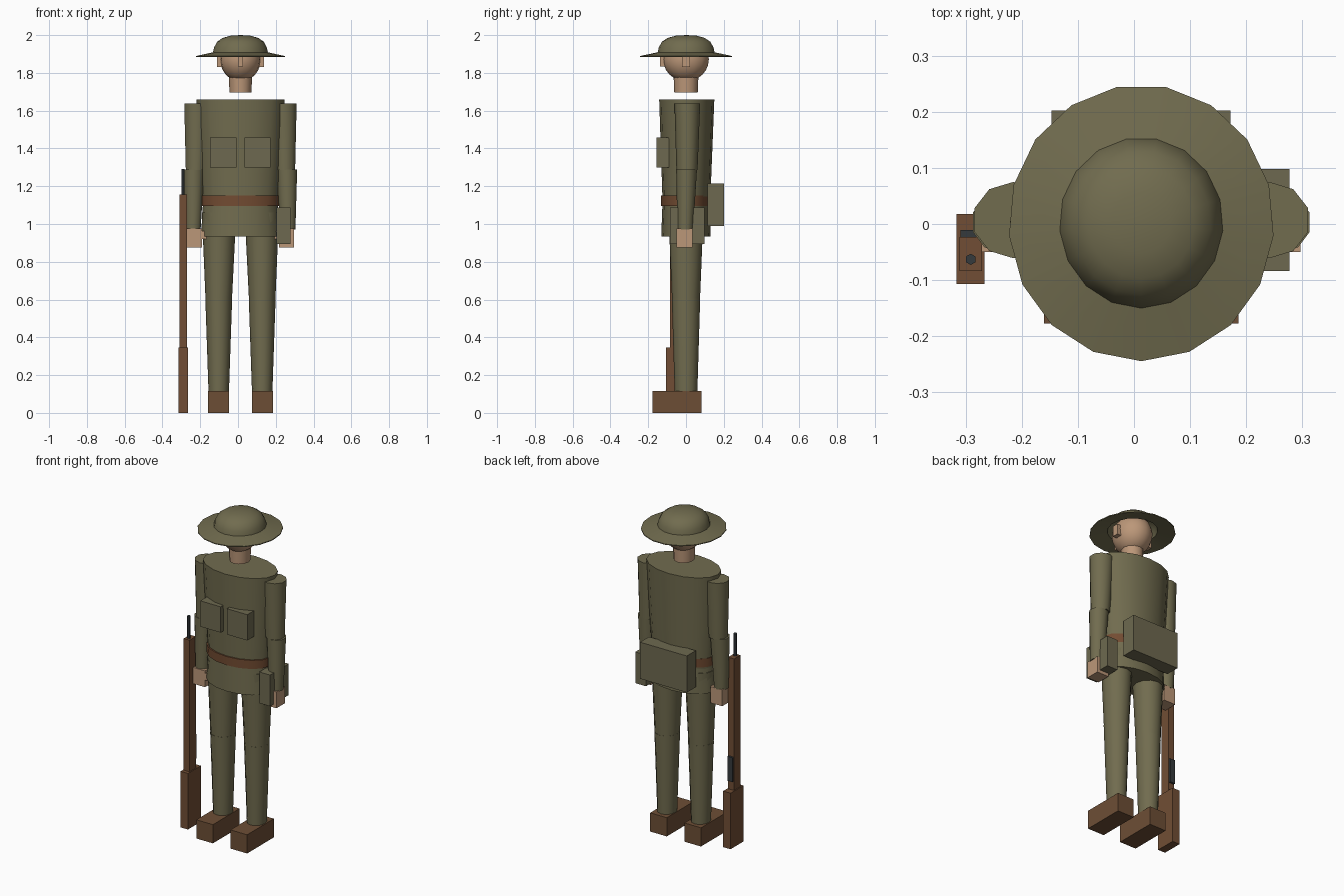
import bpy, bmesh, math
from mathutils import Vector

if "Cube" in bpy.data.objects:
    bpy.data.objects.remove(bpy.data.objects["Cube"])

CX = 0.013  # body centre line


def material(name, rgb):
    m = bpy.data.materials.new(name)
    m.diffuse_color = (*rgb, 1)
    m.use_nodes = True
    m.node_tree.nodes["Principled BSDF"].inputs["Base Color"].default_value = m.diffuse_color
    return m


OLIVE = material("olive_cloth", (0.165, 0.150, 0.078))
WEBBING = material("webbing", (0.155, 0.141, 0.080))
SKIN = material("skin", (0.500, 0.310, 0.190))
LEATHER = material("boot_leather", (0.152, 0.076, 0.036))
BELT = material("belt_leather", (0.171, 0.072, 0.032))
WOOD = material("rifle_wood", (0.165, 0.076, 0.035))
METAL = material("gun_metal", (0.035, 0.042, 0.046))


def finish(bm, name, mat, angle=45):
    bmesh.ops.recalc_face_normals(bm, faces=bm.faces)
    me = bpy.data.meshes.new(name)
    bm.to_mesh(me)
    bm.free()
    ob = bpy.data.objects.new(name, me)
    bpy.context.collection.objects.link(ob)
    me.materials.append(mat)
    bpy.ops.object.select_all(action='DESELECT')
    ob.select_set(True)
    bpy.context.view_layer.objects.active = ob
    bpy.ops.object.shade_smooth_by_angle(angle=math.radians(angle))
    return ob


def box(name, mat, x, y, z):
    """Box from (min, max) pairs."""
    bm = bmesh.new()
    bmesh.ops.create_cube(bm, size=1)
    for v in bm.verts:
        v.co = [(r[0] + r[1]) / 2 + c * (r[1] - r[0]) for c, r in zip(v.co, (x, y, z))]
    return finish(bm, name, mat)


def tube(name, mat, rings, sides):
    """Capped stack of elliptical rings: (x, y, z, rx, ry)."""
    bm = bmesh.new()
    loops = []
    for x, y, z, rx, ry in rings:
        loops.append([bm.verts.new((x + rx * math.sin(a), y - ry * math.cos(a), z))
                      for a in (2 * math.pi * i / sides for i in range(sides))])
    for lo, hi in zip(loops, loops[1:]):
        for i in range(sides):
            j = (i + 1) % sides
            bm.faces.new((lo[i], lo[j], hi[j], hi[i]))
    bm.faces.new(loops[0])
    bm.faces.new(loops[-1])
    return finish(bm, name, mat)


def lathe(name, mat, profile, sides, centre, sx):
    """Turned shape around z, starting at the front."""
    bm = bmesh.new()
    vs = [bm.verts.new((0, -r, z)) for r, z in profile]
    es = [bm.edges.new(p) for p in zip(vs, vs[1:])]
    bmesh.ops.spin(bm, geom=vs + es, cent=(0, 0, 0), axis=(0, 0, 1),
                   angle=2 * math.pi, steps=sides, use_duplicate=False)
    bmesh.ops.remove_doubles(bm, verts=bm.verts, dist=1e-4)
    for v in bm.verts:
        v.co.x = v.co.x * sx + centre[0]
        v.co.y += centre[1]
    return finish(bm, name, mat)


# Helmet: brim and dome with a thin hollow underside
lathe("helmet", OLIVE,
      [(0, 1.990), (0.095, 1.975), (0.135, 1.935), (0.145, 1.902), (0.2465, 1.884),
       (0.2465, 1.889), (0.152, 1.909), (0.146, 1.935), (0.129, 1.965),
       (0.099, 1.985), (0.055, 1.997), (0, 2.0)], 17, (CX, 0.002), 0.96)

# Head with nose, ears and neck
bm = bmesh.new()
bmesh.ops.create_uvsphere(bm, u_segments=16, v_segments=12, radius=1)
for v in bm.verts:
    v.co = Vector((CX + 0.108 * v.co.x, 0.121 * v.co.y, 1.872 + 0.117 * v.co.z))
finish(bm, "head", SKIN)
box("nose", SKIN, (CX - 0.013, CX + 0.013), (-0.137, -0.105), (1.835, 1.892))
tube("neck", SKIN, [(CX, 0, 1.695, 0.058, 0.062), (CX, 0, 1.79, 0.062, 0.066)], 12)

# Tunic, skirt and belt
tube("tunic", OLIVE, [(CX, 0.002, 1.085, 0.199, 0.125),
                      (CX, 0.004, 1.66, 0.234, 0.146)], 16)
tube("tunic_skirt", OLIVE, [(CX, 0, 0.935, 0.209, 0.131),
                            (CX, 0, 1.10, 0.199, 0.125)], 16)
tube("belt", BELT, [(CX, -0.002, 1.096, 0.206, 0.130),
                    (CX, -0.002, 1.15, 0.208, 0.131)], 16)

# Parts repeated on both sides
for s, side in ((-1, "right"), (1, "left")):
    def px(a, b):
        return sorted((CX + s * a, CX + s * b))

    def X(a):
        return CX + s * a

    box(side + "_ear", SKIN, px(0.095, 0.125), (-0.02, 0.02), (1.83, 1.895))
    box(side + "_chest_pocket", WEBBING, px(0.021, 0.160), (-0.157, -0.09), (1.30, 1.459))
    tube(side + "_upper_arm", OLIVE, [(X(0.237), 0.005, 1.285, 0.055, 0.056),
                                      (X(0.228), 0.007, 1.637, 0.073, 0.068)], 10)
    tube(side + "_forearm", OLIVE, [(X(0.251), -0.004, 0.97, 0.042, 0.042),
                                    (X(0.246), 0.003, 1.288, 0.057, 0.055)], 10)
    box(side + "_hand", SKIN, px(0.203, 0.284), (-0.050, 0.035), (0.875, 0.975))
    box(side + "_thumb", SKIN, px(0.177, 0.206), (-0.052, -0.018), (0.92, 0.962))
    tube(side + "_thigh", OLIVE, [(X(0.115), 0, 0.60, 0.070, 0.074),
                                  (X(0.113), 0, 1.06, 0.091, 0.093)], 12)
    tube(side + "_shin", OLIVE, [(X(0.115), 0, 0.11, 0.054, 0.060),
                                 (X(0.115), 0, 0.605, 0.071, 0.075)], 12)
    box(side + "_boot", LEATHER, px(0.060, 0.173), (-0.177, 0.083), (0, 0.115))

# Pack on the back and side pouch
box("back_pack", WEBBING, (-0.147, 0.172), (0.115, 0.202), (0.99, 1.215))
box("side_pouch", WEBBING, (0.204, 0.277), (-0.084, 0.098), (0.895, 1.087))

# Rifle standing on its butt
box("rifle_butt", WOOD, (-0.316, -0.266), (-0.107, 0.018), (0, 0.345))
box("rifle_stock", WOOD, (-0.311, -0.271), (-0.084, -0.023), (0.34, 1.155))
box("rifle_bolt_housing", METAL, (-0.309, -0.274), (-0.04, -0.011), (0.40, 0.55))
tube("rifle_barrel", METAL, [(-0.291, -0.063, 1.14, 0.010, 0.010),
                             (-0.291, -0.063, 1.292, 0.010, 0.010)], 6)
